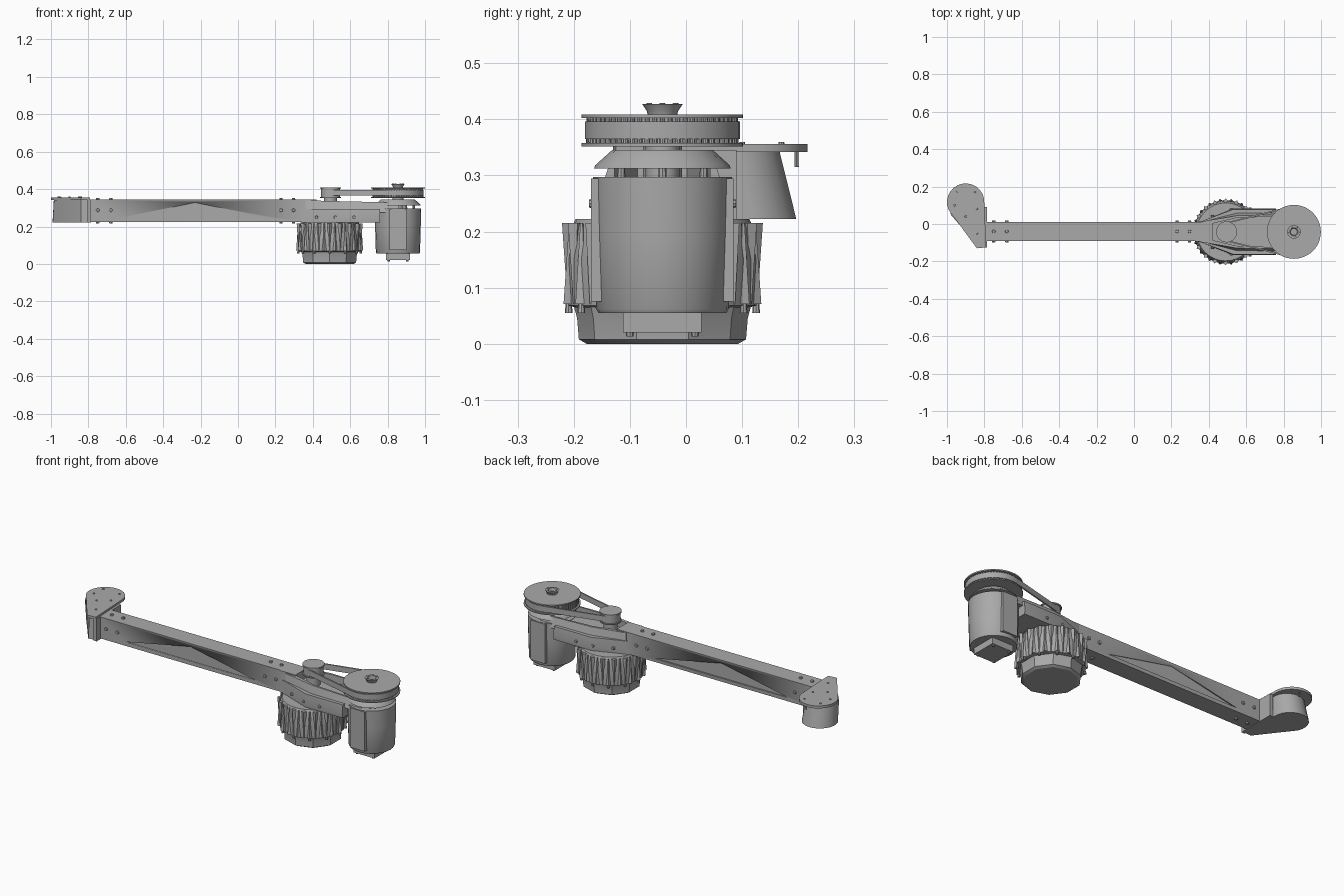
import bpy, bmesh
from math import sin, cos, pi, radians
from mathutils import Matrix, Vector

cube = bpy.data.objects.get("Cube")
if cube:
    bpy.data.objects.remove(cube, do_unlink=True)

grey = bpy.data.materials.new("mid grey metal")
grey.use_nodes = True
grey.diffuse_color = (0.4, 0.4, 0.4, 1)
grey.node_tree.nodes["Principled BSDF"].inputs["Base Color"].default_value = (0.4, 0.4, 0.4, 1)

AXIS_Y = -0.042
DRUM_X, MOTOR_X = 0.49, 0.855


def finish(name, bm):
    bmesh.ops.recalc_face_normals(bm, faces=bm.faces)
    mesh = bpy.data.meshes.new(name)
    bm.to_mesh(mesh)
    bm.free()
    mesh.materials.append(grey)
    ob = bpy.data.objects.new(name, mesh)
    bpy.context.collection.objects.link(ob)
    bpy.ops.object.select_all(action='DESELECT')
    ob.select_set(True)
    bpy.context.view_layer.objects.active = ob
    bpy.ops.object.shade_smooth_by_angle(angle=radians(30))
    return ob


def loft(name, rings, closed=False):
    """Skin rings of points; cap the ends unless the rings form a loop."""
    bm = bmesh.new()
    vs = [[bm.verts.new(p) for p in ring] for ring in rings]
    n = len(vs[0])
    pairs = list(zip(vs, vs[1:])) + ([(vs[-1], vs[0])] if closed else [])
    for a, b in pairs:
        for i in range(n):
            j = (i + 1) % n
            bm.faces.new((a[i], a[j], b[j], b[i]))
    if not closed:
        bm.faces.new(vs[0])
        bm.faces.new(vs[-1])
    return finish(name, bm)


def at(plan, z):
    return [(x, y, z) for x, y in plan]


def circle(cx, r, n, turn=0.0):
    return [(cx + r * cos(turn + 2 * pi * i / n), AXIS_Y + r * sin(turn + 2 * pi * i / n))
            for i in range(n)]


def turned(name, cx, profile, n=48, turn=0.0):
    return loft(name, [at(circle(cx, r, n, turn), z) for r, z in profile])


def box(name, lo, hi):
    plan = [(lo[0], lo[1]), (hi[0], lo[1]), (hi[0], hi[1]), (lo[0], hi[1])]
    return loft(name, [at(plan, lo[2]), at(plan, hi[2])])


def bolts(name, spots, r, depth):
    """Short round bolts, each at (position, outward direction)."""
    bm = bmesh.new()
    for pos, way in spots:
        m = Matrix.Translation(pos) @ Vector(way).to_track_quat('Z', 'Y').to_matrix().to_4x4()
        bmesh.ops.create_cone(bm, cap_ends=True, segments=8, radius1=r, radius2=r * 0.8,
                              depth=depth, matrix=m)
    return finish(name, bm)


def around(cx, r, z, n, way=(0, 0, 1), turn=0.0):
    return [((x, y, z), way) for x, y in circle(cx, r, n, turn)]


# Square beam with shallow triangular pockets on both sides
beam = box("arm_beam", (-0.79, -0.09, 0.225), (0.34, 0.012, 0.345))
for side, y in (("front", -0.09), ("back", 0.012)):
    tri = [(-0.64, 0.245), (0.18, 0.245), (-0.23, 0.328)]
    cutter = loft("pocket_cutter_" + side,
                  [[(x, y + d, z) for x, z in tri] for d in (-0.006, 0.006)])
    cutter.hide_render = True
    cutter.hide_set(True)
    cut = beam.modifiers.new("pocket_" + side, 'BOOLEAN')
    cut.operation = 'DIFFERENCE'
    cut.object = cutter

# Beam bolts on all four faces near both ends
spots = []
for x in (-0.75, -0.68, 0.23, 0.297):
    spots += [((x, -0.092, 0.287), (0, -1, 0)), ((x, 0.014, 0.287), (0, 1, 0)),
              ((x, -0.04, 0.347), (0, 0, 1)), ((x, -0.04, 0.223), (0, 0, -1))]
bolts("beam_bolts", spots, 0.010, 0.012)

# Rounded, tapering end mount
def end_plan(r, cy, tip):
    arc = [(-0.9 + r * cos(radians(a)), cy + r * sin(radians(a))) for a in range(-5, 220, 15)]
    return arc + [(-0.84, tip), (-0.79, tip + 0.005)]

plate = end_plan(0.1, 0.117, -0.13)
loft("end_plate", [at(plate, 0.342), at(plate, 0.356)])
loft("end_body", [at(end_plan(0.092, 0.105, -0.12), 0.222),
                  at(end_plan(0.085, 0.082, -0.11), 0.343)])
box("end_flange", (-0.805, -0.125, 0.222), (-0.785, 0.09, 0.345))
bolts("end_plate_bolts", [((x, y, 0.357), (0, 0, 1)) for x, y in
      ((-0.95, 0.17), (-0.85, 0.17), (-0.96, 0.1), (-0.84, 0.08), (-0.9, 0.04), (-0.84, -0.05))],
      0.006, 0.006)
bolts("end_pin", [((-0.88, 0.197, 0.33), (0, 0, 1))], 0.004, 0.03)

# Joint bracket, widening from the beam to the motor
def bracket_plan(w):
    upper = [(0.34, 0.052), (0.37, 0.06), (0.53, w), (0.76, w)]
    return [(x, AXIS_Y - d) for x, d in upper] + [(x, AXIS_Y + d) for x, d in reversed(upper)]

loft("bracket_base", [at(bracket_plan(0.122), 0.222), at(bracket_plan(0.125), 0.245),
                      at(bracket_plan(0.12), 0.295)])
loft("bracket_neck", [at([(0.33, -0.094), (0.42, -0.094), (0.42, 0.012), (0.33, 0.012)], z)
                      for z in (0.225, 0.345)])
for side, s in (("front", -1), ("back", 1)):
    def rail(z, thin):
        return [(x, AXIS_Y + s * d, z + dz) for x, d, dz in
                ((0.36, 0.055, 0), (0.55, 0.105 - thin, -0.005), (0.86, 0.11 - thin, -0.012),
                 (0.86, 0.085, -0.012), (0.55, 0.075, -0.005), (0.36, 0.03, 0))]
    loft("bracket_rail_" + side, [rail(0.285, 0), rail(0.34, 0.018)])
bolts("bracket_bolts", [((x, AXIS_Y + s * d, 0.25), (0, s, 0)) for s in (-1, 1)
                        for x, d in ((0.42, 0.085), (0.52, 0.121), (0.62, 0.125))], 0.009, 0.012)

# Drum motor: casing, cap, raised windings and rim bolts
turned("drum_casing", DRUM_X, [(0.155, 0.065), (0.168, 0.068), (0.17, 0.15), (0.163, 0.205),
                               (0.155, 0.222)], 32)
turned("drum_cap", DRUM_X, [(0.135, 0.0), (0.149, 0.008), (0.152, 0.045), (0.158, 0.068)],
       10, pi / 10)
bm = bmesh.new()
for i in range(36):
    m = (Matrix.Translation((DRUM_X, AXIS_Y, 0.143)) @ Matrix.Rotation(2 * pi * i / 36, 4, 'Z')
         @ Matrix.Translation((0.166, 0, 0)))
    up = i % 2 == 0
    bmesh.ops.create_cone(bm, cap_ends=True, segments=4, radius1=0.013 if up else 0.003,
                          radius2=0.003 if up else 0.013, depth=0.145, matrix=m)
finish("drum_windings", bm)
bolts("drum_rim_bolts", around(DRUM_X, 0.167, 0.063, 12), 0.007, 0.016)

# Belt motor: casing, side strips, end cap and feet
turned("belt_motor_casing", MOTOR_X, [(0.114, 0.055), (0.118, 0.062), (0.122, 0.2),
                                      (0.124, 0.297)], 24)
for side, s in (("front", -1), ("back", 1)):
    ys = sorted((AXIS_Y + s * 0.1, AXIS_Y + s * 0.127))
    box("motor_strip_" + side, (0.81, ys[0], 0.075), (0.9, ys[1], 0.295))
box("motor_connector", (0.79, -0.112, 0.02), (0.92, 0.028, 0.06))
bolts("motor_feet", [((x, y, 0.02), (0, 0, -1)) for x in (0.805, 0.905)
                     for y in (-0.1, 0.016)], 0.008, 0.014)

# Motor collar on standoffs
turned("motor_collar", MOTOR_X, [(0.122, 0.312), (0.12, 0.318), (0.09, 0.345)], 16)
bolts("collar_standoffs", around(MOTOR_X, 0.085, 0.305, 6), 0.008, 0.03)
turned("motor_shaft", MOTOR_X, [(0.03, 0.29), (0.03, 0.36)], 20)


# Toothed pulleys with flanges
def pulley(name, cx, r, teeth):
    turned(name + "_core", cx, [(r * 0.9, 0.352), (r * 0.9, 0.404)])
    turned(name + "_lower_flange", cx, [(r, 0.352), (r, 0.358)])
    turned(name + "_upper_flange", cx, [(r, 0.402), (r, 0.409)])
    bolts(name + "_teeth", around(cx, r - 0.013, 0.38, teeth), 0.005, 0.045)


pulley("large_pulley", MOTOR_X, 0.144, 60)
pulley("small_pulley", DRUM_X + 0.005, 0.056, 20)
turned("small_pulley_shaft", DRUM_X + 0.005, [(0.035, 0.29), (0.035, 0.354)], 20)
turned("large_pulley_hub", MOTOR_X, [(0.026, 0.407), (0.028, 0.415), (0.036, 0.427),
                                     (0.022, 0.427), (0.018, 0.412)], 20)
bolts("hub_bolts", around(MOTOR_X, 0.027, 0.426, 6), 0.006, 0.006)


# Belt loop running round both pulleys
def belt_loop(inset, z):
    pts = []
    for cx, r, start, sweep in ((MOTOR_X, 0.138, -105, 210), (DRUM_X + 0.005, 0.05, 105, 150)):
        for i in range(25):
            a = radians(start + sweep * i / 24)
            pts.append((cx + (r - inset) * cos(a), AXIS_Y + (r - inset) * sin(a), z))
    return pts


loft("drive_belt", [belt_loop(0, 0.365), belt_loop(0, 0.396),
                    belt_loop(0.008, 0.396), belt_loop(0.008, 0.365)], closed=True)
